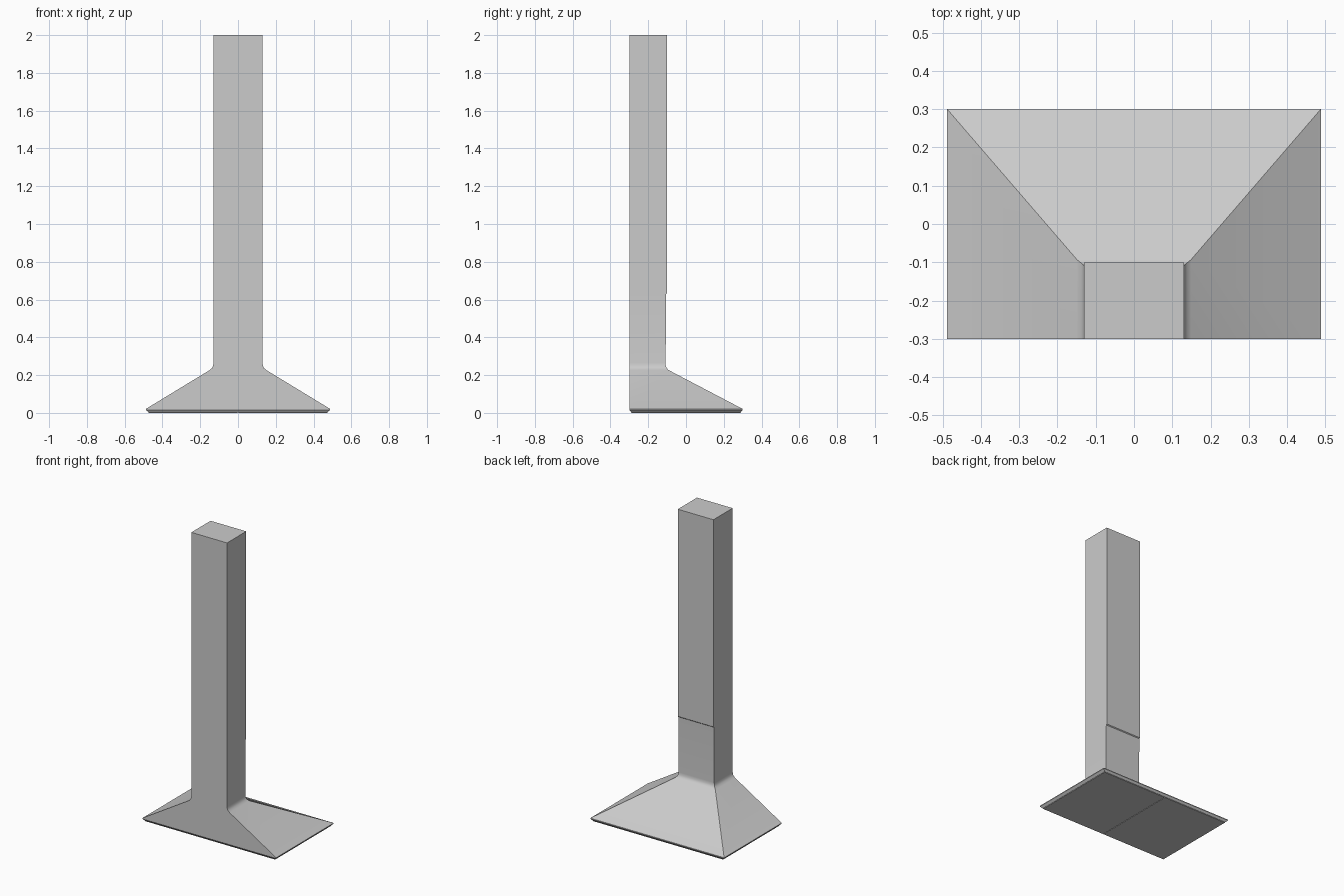
import bpy, bmesh, math

if "Cube" in bpy.data.objects:
    bpy.data.objects.remove(bpy.data.objects["Cube"])


def loft(name, sections):
    """Skin a stack of rectangles given as (z, half width, front y, back y)."""
    bm = bmesh.new()
    rings = [[bm.verts.new(p) for p in ((-w, f, z), (w, f, z), (w, b, z), (-w, b, z))]
             for z, w, f, b in sections]
    for low, high in zip(rings, rings[1:]):
        for i in range(4):
            j = (i + 1) % 4
            bm.faces.new((low[i], low[j], high[j], high[i]))
    bm.faces.new(rings[0][::-1])
    bm.faces.new(rings[-1])
    bmesh.ops.recalc_face_normals(bm, faces=bm.faces)
    mesh = bpy.data.meshes.new(name)
    bm.to_mesh(mesh)
    bm.free()
    obj = bpy.data.objects.new(name, mesh)
    bpy.context.collection.objects.link(obj)
    return obj


# Hood canopy with chamfered bottom rim, sloped sides, filleted neck and flue
hood = loft("hood_and_flue", [
    (0.003, 0.474, -0.290, 0.290),
    (0.016, 0.488, -0.300, 0.300),
    (0.021, 0.488, -0.300, 0.300),
    (0.227, 0.149, -0.300, -0.093),
    (0.237, 0.138, -0.300, -0.102),
    (0.248, 0.132, -0.300, -0.107),
    (0.265, 0.130, -0.300, -0.108),
    (0.630, 0.130, -0.300, -0.105),
    (0.635, 0.130, -0.300, -0.100),
    (2.000, 0.130, -0.300, -0.100),
])

# Two filter panels under the canopy, parted by a thin centre gap
panels = []
for side, label in ((-1, "left"), (1, "right")):
    panel = loft(label + "_filter_panel", [
        (0.000, 0.2355, -0.288, 0.288),
        (0.004, 0.2355, -0.288, 0.288),
    ])
    panel.location.x = side * 0.2370
    panels.append(panel)

# Smooth the neck fillet, keep the corners crisp
bpy.ops.object.select_all(action='DESELECT')
hood.select_set(True)
bpy.context.view_layer.objects.active = hood
bpy.ops.object.shade_smooth_by_angle(angle=math.radians(30))
